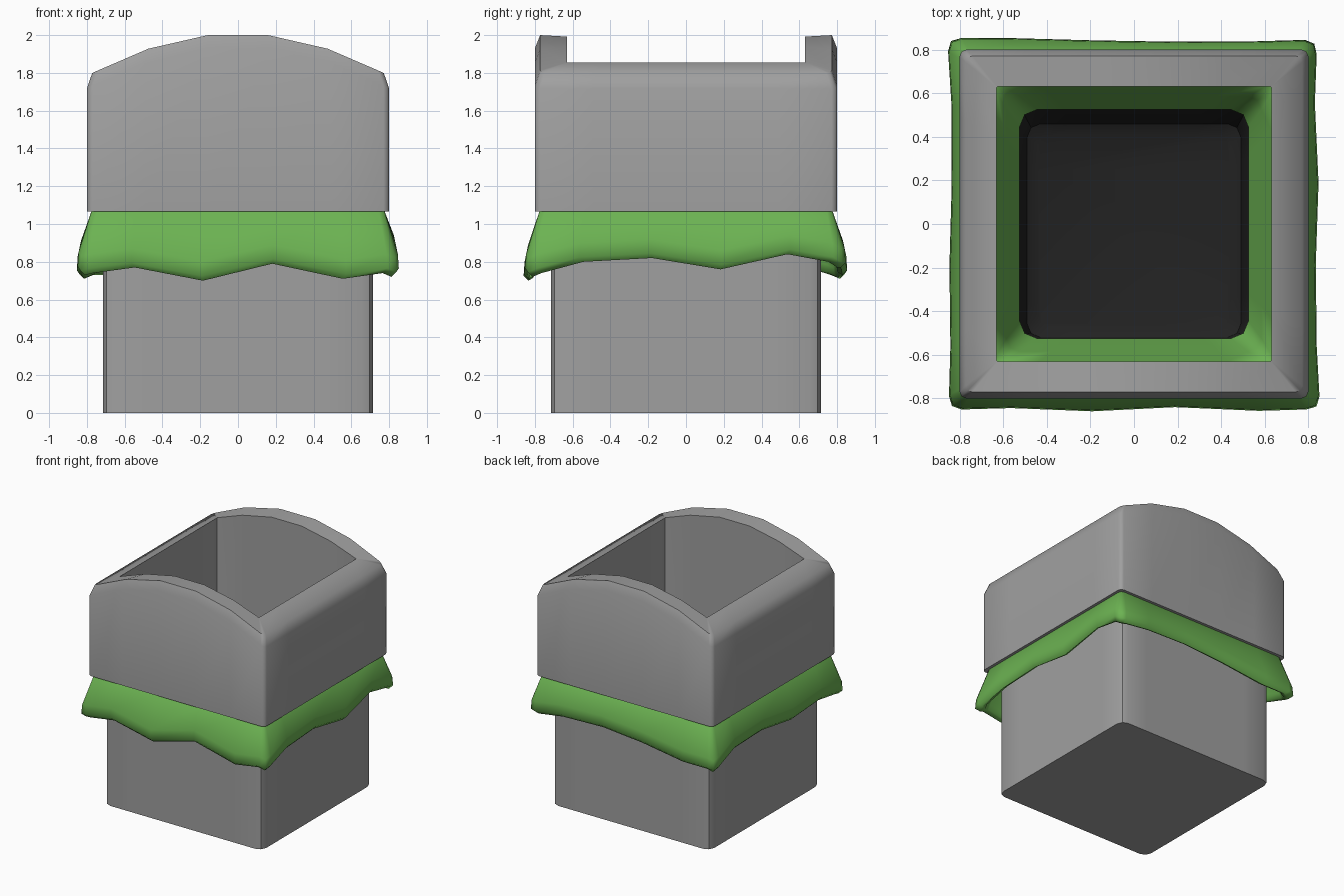
import bpy, bmesh, math

if "Cube" in bpy.data.objects:
    bpy.data.objects.remove(bpy.data.objects["Cube"])


def material(name, rgb):
    m = bpy.data.materials.new(name)
    m.diffuse_color = (*rgb, 1)
    m.use_nodes = True
    m.node_tree.nodes["Principled BSDF"].inputs["Base Color"].default_value = m.diffuse_color
    return m


GREY = material("grey_metal", (0.35, 0.35, 0.35))
GREEN = material("green_bag", (0.15, 0.45, 0.085))
BLACK = material("black_inside", (0.016, 0.016, 0.016))


def square(h, r, z, stations=(0.24, 0.72), cy=0.0, scale=None):
    """Rounded square loop; z is a number, a list per point or a function of x."""
    a, b = stations
    side = [(s * (h - r), -h) for s in (-1, -b, -a, a, b, 1)]
    c = h - r + r * math.sqrt(0.5)
    side.append((c, -c))
    pts = []
    for k in range(4):
        co, si = round(math.cos(k * math.pi / 2)), round(math.sin(k * math.pi / 2))
        for x, y in side:
            i = len(pts)
            f = scale[i] if scale else 1
            px, py = (x * co - y * si) * f, (x * si + y * co) * f + cy
            pz = z(px) if callable(z) else z[i] if isinstance(z, list) else z
            pts.append((px, py, pz))
    return pts


def loft(name, loops, mats, closed=False, caps=(), dark_from=None, angle=35):
    bm = bmesh.new()
    rings = [[bm.verts.new(p) for p in loop] for loop in loops]
    n = len(rings[0])
    pairs = list(zip(rings, rings[1:])) + ([(rings[-1], rings[0])] if closed else [])
    for j, (lo, hi) in enumerate(pairs):
        for i in range(n):
            f = bm.faces.new((lo[i], lo[(i + 1) % n], hi[(i + 1) % n], hi[i]))
            f.material_index = int(dark_from is not None and j >= dark_from)
    for k in caps:
        f = bm.faces.new(rings[k] if k else rings[k][::-1])
        f.material_index = int(dark_from is not None and k != 0)
    bmesh.ops.recalc_face_normals(bm, faces=bm.faces)
    me = bpy.data.meshes.new(name)
    bm.to_mesh(me)
    bm.free()
    ob = bpy.data.objects.new(name, me)
    bpy.context.collection.objects.link(ob)
    for m in mats:
        me.materials.append(m)
    bpy.ops.object.select_all(action='DESELECT')
    ob.select_set(True)
    bpy.context.view_layer.objects.active = ob
    bpy.ops.object.shade_smooth_by_angle(angle=math.radians(angle))
    return ob


# Lower bin with a dark cavity
loft("bin_body", [
    square(0.715, 0.06, 0.0),
    square(0.715, 0.06, 1.04),
    square(0.66, 0.06, 1.04),
    square(0.535, 0.10, 0.80),
    square(0.49, 0.06, 0.30, cy=-0.03),
    square(0.44, 0.05, 0.27, cy=-0.03),
], [GREY, BLACK], caps=(0, -1), dark_from=2)


# Arched upper frame, open in the middle
def arch(x):
    pts = [(0, 2.0), (0.17, 2.0), (0.5, 1.922), (0.77, 1.80), (0.85, 1.765)]
    x = abs(x)
    for (x0, z0), (x1, z1) in zip(pts, pts[1:]):
        if x <= x1:
            return z0 + (z1 - z0) * (x - x0) / (x1 - x0)
    return 1.765


ARCH = (0.215, 0.64)
loft("upper_frame", [
    square(0.80, 0.03, 1.065, ARCH),
    square(0.80, 0.03, lambda x: arch(x) - 0.07, ARCH),
    square(0.772, 0.03, arch, ARCH),
    square(0.63, 0.004, lambda x: arch(x) - 0.008, ARCH),
    square(0.63, 0.004, 1.065, ARCH),
], [GREY], closed=True, angle=50)

# Bag: wavy hem hanging outside, folded over the bin and down inside
hem = [0.74, 0.77, 0.70, 0.79, 0.71, 0.74, 0.72,   # front
       0.74, 0.80, 0.82, 0.76, 0.84, 0.80, 0.77,   # right
       0.77, 0.80, 0.81, 0.78, 0.73, 0.73, 0.71,   # back
       0.73, 0.80, 0.81, 0.76, 0.78, 0.75, 0.73]   # left
flare = [1 + (0.77 - h) * 0.25 for h in hem]


def hem_loop(h, up):
    return square(h, 0.06, [z + up for z in hem], scale=flare)


loft("bag", [
    square(0.72, 0.05, 1.03),
    hem_loop(0.785, 0.06),
    hem_loop(0.795, 0.015),
    hem_loop(0.82, 0.0),
    hem_loop(0.845, 0.025),
    hem_loop(0.84, 0.10),
    square(0.775, 0.03, 1.07),
    square(0.70, 0.03, 1.12),
    square(0.63, 0.03, 1.11),
    square(0.585, 0.06, 0.98),
    square(0.525, 0.08, 0.80),
], [GREEN], angle=60)
